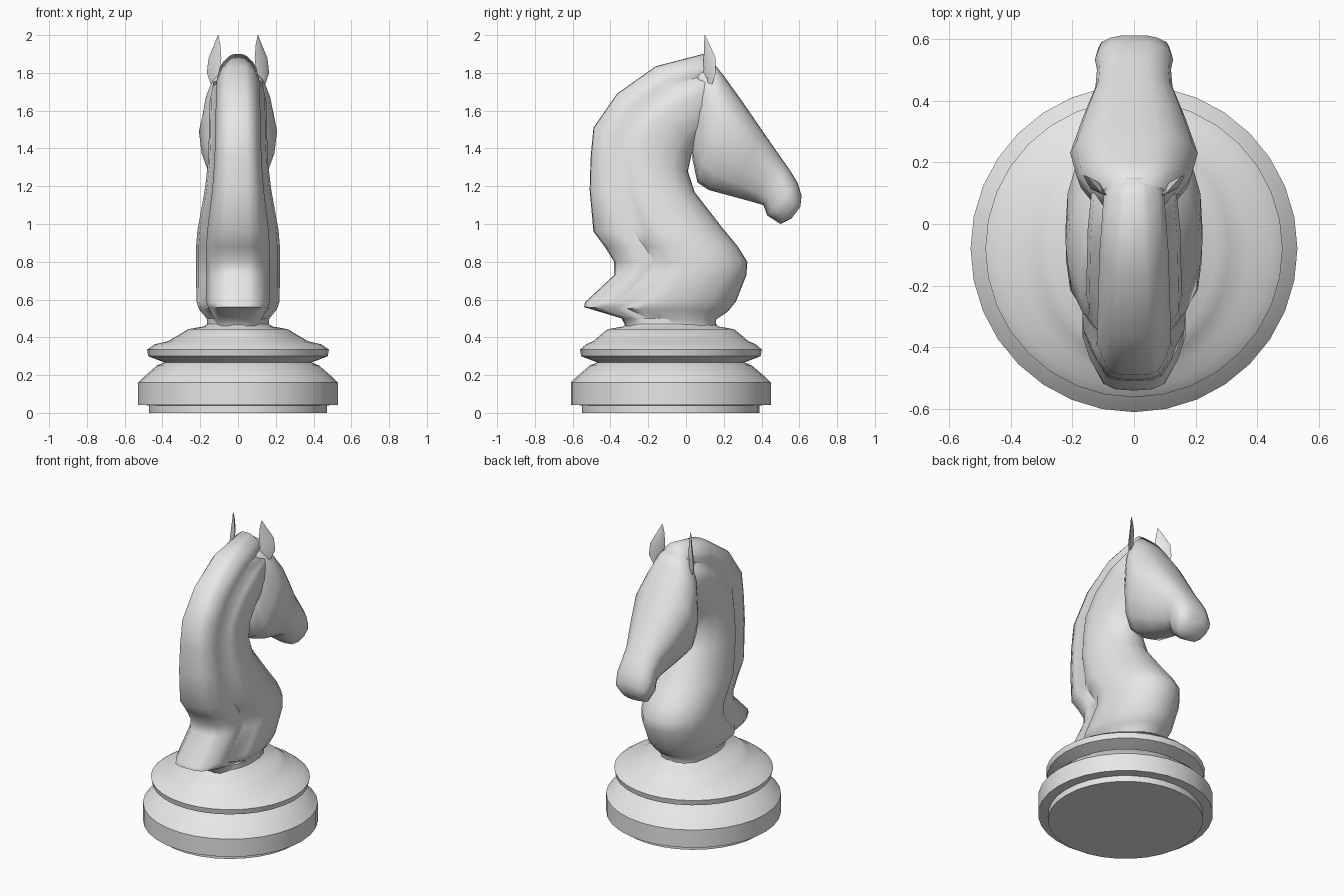
import bpy, bmesh, math

grey = bpy.data.materials.new("light grey")
grey.diffuse_color = (0.8, 0.8, 0.8, 1)


def loft(name, rings, angle):
    """Skin a list of equal-length closed rings and cap both ends."""
    bm = bmesh.new()
    rows = [[bm.verts.new(p) for p in r] for r in rings]
    n = len(rows[0])
    for a, b in zip(rows, rows[1:]):
        for i in range(n):
            j = (i + 1) % n
            bm.faces.new((a[i], a[j], b[j], b[i]))
    bm.faces.new(rows[0])
    bm.faces.new(rows[-1])
    bmesh.ops.recalc_face_normals(bm, faces=bm.faces)
    me = bpy.data.meshes.new(name)
    bm.to_mesh(me)
    bm.free()
    me.materials.append(grey)
    ob = bpy.data.objects.new(name, me)
    bpy.context.collection.objects.link(ob)
    bpy.ops.object.select_all(action='DESELECT')
    ob.select_set(True)
    bpy.context.view_layer.objects.active = ob
    bpy.ops.object.shade_smooth_by_angle(angle=math.radians(angle))
    return ob


def section(a, b, half):
    """Mirrored ring spanning side-view points a -> b; half = (t, x) pairs."""
    pts = [(x, a[0] + (b[0] - a[0]) * t, a[1] + (b[1] - a[1]) * t) for t, x in half]
    return pts + [(-x, y, z) for x, y, z in pts[-2:0:-1]]


# Turned base: (x radius, y radius, z), becoming oval towards the top
profile = [(.47, .47, 0), (.47, .47, .04), (.53, .53, .042), (.53, .53, .16),
           (.50, .50, .19), (.43, .43, .25), (.39, .39, .268), (.41, .41, .275),
           (.475, .475, .30), (.482, .482, .335), (.44, .45, .363), (.37, .41, .38),
           (.31, .37, .415), (.265, .335, .443), (.18, .25, .458), (.163, .24, .47),
           (.163, .24, .50)]
N = 32
loft("base", [[(rx * math.cos(2 * math.pi * i / N), -.08 + ry * math.sin(2 * math.pi * i / N), z)
               for i in range(N)] for rx, ry, z in profile], 42)

# Neck with mane: back point, front point, half width, mane half width
neck = [((-.32, .46), (.16, .46), .16, .08),
        ((-.34, .50), (.16, .495), .165, .08),
        ((-.54, .56), (.22, .535), .205, .10),
        ((-.535, .585), (.265, .59), .22, .10),
        ((-.38, .73), (.32, .73), .222, .10),
        ((-.38, .80), (.325, .80), .222, .10),
        ((-.43, .88), (.275, .88), .222, .10),
        ((-.49, .96), (.20, .97), .215, .10),
        ((-.51, 1.18), (.045, 1.17), .177, .09),
        ((-.505, 1.35), (.01, 1.28), .16, .085),
        ((-.49, 1.51), (.03, 1.37), .155, .08),
        ((-.365, 1.69), (.07, 1.43), .153, .075),
        ((-.16, 1.835), (.12, 1.48), .15, .065),
        ((.09, 1.90), (.17, 1.55), .135, .045),
        ((.15, 1.85), (.20, 1.6), .09, .03)]


def neck_half(w, m):
    return [(0, 0), (.005, m * .6), (.03, m), (.12, m * .5 + w * .42), (.21, m * .3 + w * .62),
            (.30, m * .4 + w * .5), (.40, w * .94), (.52, w), (.68, w * .97),
            (.84, w * .82), (.95, w * .52), (.995, w * .22), (1, 0)]


loft("neck_and_mane", [section(b, f, neck_half(w, m)) for b, f, w, m in neck], 60)

# Head: top point, underside point, half width, from poll to muzzle
head = [((.07, 1.85), (.035, 1.45), .11),
        ((.14, 1.86), (.035, 1.34), .15),
        ((.20, 1.785), (.06, 1.22), .185),
        ((.29, 1.66), (.12, 1.18), .207),
        ((.40, 1.50), (.25, 1.145), .165),
        ((.49, 1.37), (.36, 1.115), .125),
        ((.55, 1.285), (.41, 1.10), .12),
        ((.59, 1.22), (.43, 1.045), .127),
        ((.612, 1.15), (.50, 1.00), .115),
        ((.605, 1.09), (.56, 1.03), .065)]
face = [(0, 0), (.01, .38), (.07, .66), (.2, .92), (.35, 1), (.6, .93), (.82, .74), (.96, .46), (1, 0)]
loft("head", [section(t, b, [(s, x * w) for s, x in face]) for t, b, w in head], 60)

# Ears: thin blades turned diagonally; (x, y, z, half length, half thickness)
blade = [(.130, .125, 1.74, .020, .012), (.130, .125, 1.80, .048, .016),
         (.122, .125, 1.88, .046, .014), (.110, .110, 1.95, .022, .008),
         (.105, .100, 2.0, .002, .002)]
for side, name in ((1, "right_ear"), (-1, "left_ear")):
    rings = []
    for x, y, z, h, t in blade:
        ring = [(h, 0), (0, t), (-h, 0), (0, -t)]
        rings.append([(side * (x + .73 * u - .68 * v), y + .68 * u + .73 * v, z) for u, v in ring])
    loft(name, rings, 50)
